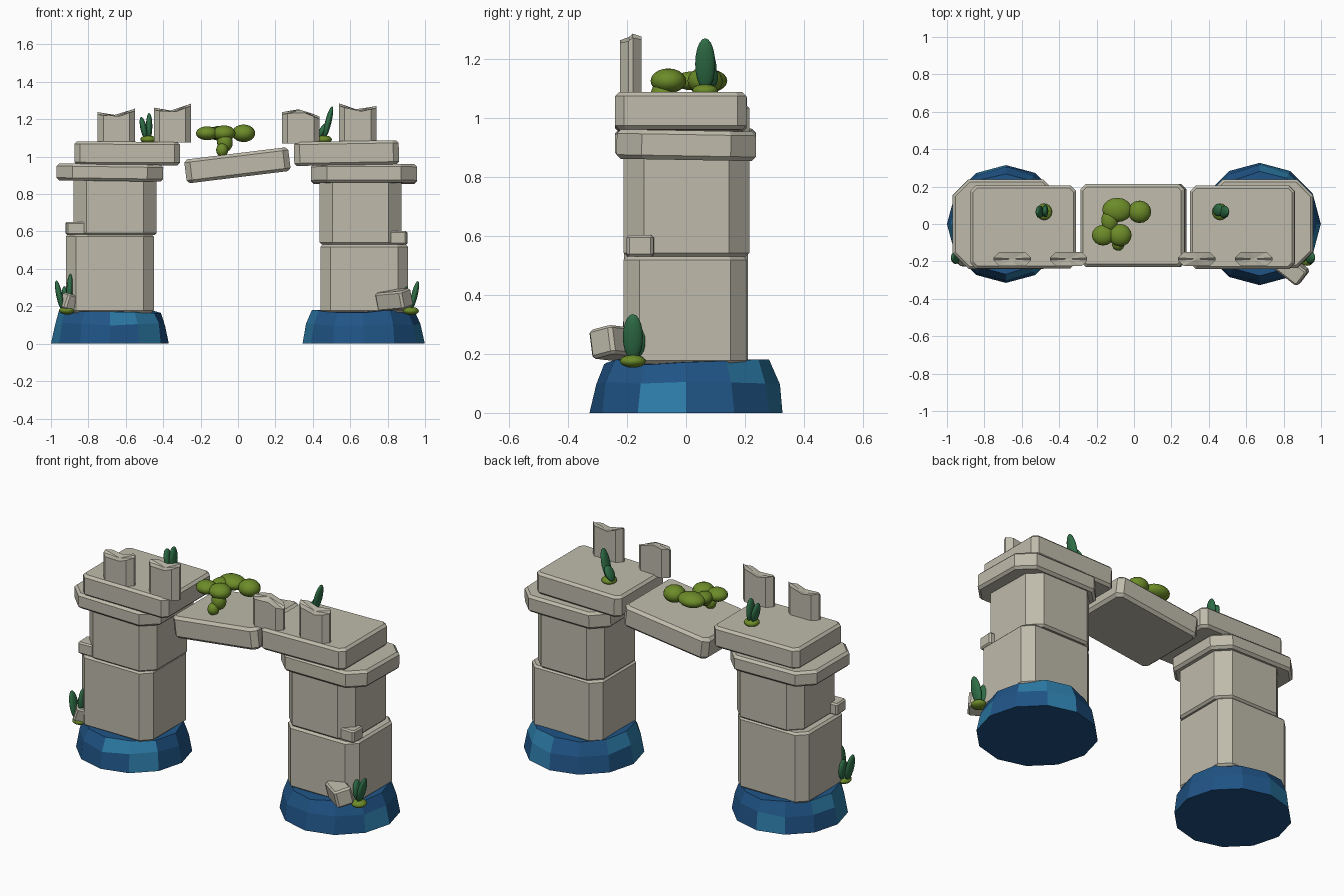
import bpy, bmesh, math, random
from mathutils import Vector, Matrix

if "Cube" in bpy.data.objects:
    bpy.data.objects.remove(bpy.data.objects["Cube"])

random.seed(4)


def material(name, rgb):
    m = bpy.data.materials.new(name)
    m.diffuse_color = (*rgb, 1)
    m.use_nodes = True
    m.node_tree.nodes["Principled BSDF"].inputs["Base Color"].default_value = m.diffuse_color
    return m


STONE = material("warm grey stone", (0.52, 0.50, 0.41))
DEEP = material("deep blue", (0.014, 0.088, 0.235))
LIGHT = material("light blue", (0.026, 0.20, 0.39))
MOSS = material("moss green", (0.15, 0.26, 0.022))
LEAF = material("leaf green", (0.028, 0.155, 0.062))


def finish(bm, name, mats):
    bmesh.ops.recalc_face_normals(bm, faces=bm.faces)
    me = bpy.data.meshes.new(name)
    bm.to_mesh(me)
    bm.free()
    ob = bpy.data.objects.new(name, me)
    bpy.context.collection.objects.link(ob)
    for m in mats:
        me.materials.append(m)
    return ob


def outline(hx, hy, c):
    """Rectangle with cut corners."""
    return [(-hx + c, -hy), (hx - c, -hy), (hx, -hy + c), (hx, hy - c),
            (hx - c, hy), (-hx + c, hy), (-hx, hy - c), (-hx, -hy + c)]


def block(name, xr, yr, zr, corner, edge=0.012, rot=(0, 0, 0)):
    """Stone block with cut upright corners and softened rims; rot in degrees."""
    hx, hy, hz = [(r[1] - r[0]) / 2 for r in (xr, yr, zr)]
    bm = bmesh.new()
    pts = outline(hx, hy, corner)
    low = [bm.verts.new((x, y, -hz)) for x, y in pts]
    top = [bm.verts.new((x, y, hz)) for x, y in pts]
    bm.faces.new(low[::-1])
    bm.faces.new(top)
    for i in range(8):
        j = (i + 1) % 8
        bm.faces.new((low[i], low[j], top[j], top[i]))
    ob = finish(bm, name, [STONE])
    ob.location = [sum(r) / 2 for r in (xr, yr, zr)]
    ob.rotation_euler = [math.radians(a) for a in rot]
    bev = ob.modifiers.new("rim", 'BEVEL')
    bev.width = edge
    bev.segments = 1
    bev.limit_method = 'ANGLE'
    bev.angle_limit = math.radians(60)
    return ob


def base(name, cx, r, light_columns):
    """Faceted twelve-sided foot, with some lighter facets."""
    bm = bmesh.new()
    rings = []
    for k, (f, z) in enumerate(((1.0, 0.0), (0.95, 0.105), (0.85, 0.175))):
        ring = []
        for i in range(12):
            a = math.tau * i / 12
            s = r * f * (1 + (random.uniform(-0.025, 0.025) if k else 0))
            dz = random.uniform(-0.012, 0.007) if k else 0
            ring.append(bm.verts.new((cx + s * math.cos(a), s * math.sin(a), z + dz)))
        rings.append(ring)
    bm.faces.new(rings[0][::-1])
    hub = bm.verts.new((cx, 0, 0.178))
    for i in range(12):
        j = (i + 1) % 12
        for k in range(2):
            f = bm.faces.new((rings[k][i], rings[k][j], rings[k + 1][j], rings[k + 1][i]))
            f.material_index = int((i + k * (i % 2)) % 12 in light_columns)
        bm.faces.new((rings[2][i], rings[2][j], hub))
    finish(bm, name, [DEEP, LIGHT])


def merlon(name, xr, z0, heights):
    """Broken battlement: heights at left, notch, right along its jagged top."""
    hx, hy, cx, cy = (xr[1] - xr[0]) / 2, 0.037, sum(xr) / 2, -0.187
    bm = bmesh.new()
    pts = outline(hx, hy, 0.03)
    pts.insert(1, (0.02, -hy))
    pts.insert(6, (-0.01, hy))
    zs = []
    for x, y in pts:
        t = (x + hx) / (2 * hx) * 2
        a, b, c = heights
        z = a + (b - a) * t if t < 1 else b + (c - b) * (t - 1)
        zs.append(z - (0.012 if y < 0 else 0))
    low = [bm.verts.new((cx + x, cy + y, z0)) for x, y in pts]
    top = [bm.verts.new((cx + x, cy + y, z)) for (x, y), z in zip(pts, zs)]
    hub = bm.verts.new((cx, cy, heights[1] - 0.005))
    bm.faces.new(low[::-1])
    n = len(pts)
    for i in range(n):
        j = (i + 1) % n
        bm.faces.new((low[i], low[j], top[j], top[i]))
        bm.faces.new((top[i], top[j], hub))
    finish(bm, name, [STONE])


def blobs(name, mat, items):
    """Smooth ellipsoids: (centre, radii, tilt about y in degrees)."""
    bm = bmesh.new()
    for c, r, tilt in items:
        mtx = (Matrix.Translation(Vector(c)) @ Matrix.Rotation(math.radians(tilt), 4, 'Y')
               @ Matrix.Diagonal((*r, 1)))
        bmesh.ops.create_uvsphere(bm, u_segments=16, v_segments=10, radius=1, matrix=mtx)
    ob = finish(bm, name, [mat])
    for p in ob.data.polygons:
        p.use_smooth = True


# Rocky feet
base("left_base", -0.685, 0.315, {3, 6, 10})
base("right_base", 0.672, 0.327, {2, 6, 11})

# Pillars
block("left_pillar_lower", (-0.92, -0.45), (-0.21, 0.21), (0.165, 0.585), 0.055)
block("left_pillar_upper", (-0.88, -0.435), (-0.21, 0.212), (0.58, 0.885), 0.07)
block("right_pillar_lower", (0.44, 0.91), (-0.212, 0.206), (0.165, 0.53), 0.055)
block("right_pillar_upper", (0.435, 0.875), (-0.212, 0.215), (0.53, 0.88), 0.07)

# Capping slabs
block("left_cap_lower", (-0.97, -0.40), (-0.24, 0.238), (0.87, 0.96), 0.085, 0.014, (0, 0.8, 0))
block("left_cap_upper", (-0.875, -0.31), (-0.238, 0.207), (0.955, 1.08), 0.03, 0.014, (0, 0.3, 0))
block("right_cap_lower", (0.39, 0.957), (-0.235, 0.237), (0.857, 0.957), 0.085, 0.014, (-1, 0, 0))
block("right_cap_upper", (0.30, 0.86), (-0.24, 0.205), (0.955, 1.083), 0.03, 0.014, (0, -1, 0))

# Tilted span
block("bridge_slab", (-0.283, 0.277), (-0.23, 0.215), (0.89, 1.018), 0.03, 0.016, (0, -7, 0))

# Protruding bricks and fallen rubble
block("left_brick", (-0.92, -0.815), (-0.20, -0.105), (0.582, 0.652), 0.01, 0.008, (0, 0, 2))
block("right_brick", (0.80, 0.905), (-0.20, -0.108), (0.53, 0.602), 0.01, 0.008, (0, 0, -2))
block("right_rubble", (0.745, 0.925), (-0.285, -0.185), (0.185, 0.285), 0.012, 0.01, (12, -4, -38))
block("left_rubble", (-0.94, -0.86), (-0.215, -0.15), (0.18, 0.265), 0.01, 0.008, (10, 15, 35))

# Broken battlements
merlon("merlon_1", (-0.75, -0.55), 1.075, (1.238, 1.222, 1.258))
merlon("merlon_2", (-0.45, -0.25), 1.075, (1.262, 1.245, 1.285))
merlon("merlon_3", (0.235, 0.435), 1.07, (1.238, 1.255, 1.215))
merlon("merlon_4", (0.54, 0.74), 1.075, (1.285, 1.25, 1.272))

# Shrub on the span
blobs("shrub", MOSS, [
    ((-0.09, 0.075, 1.125), (0.08, 0.065, 0.04), 0),
    ((0.03, 0.065, 1.125), (0.062, 0.06, 0.047), 0),
    ((-0.165, -0.06, 1.125), (0.06, 0.055, 0.037), 0),
    ((-0.075, -0.06, 1.125), (0.062, 0.06, 0.042), 0),
    ((-0.13, 0.02, 1.125), (0.045, 0.06, 0.032), 0),
    ((-0.07, -0.08, 1.075), (0.042, 0.04, 0.05), 0),
    ((-0.085, -0.11, 1.035), (0.032, 0.033, 0.036), 0)])

# Tufts with upright leaves: (name, tuft centre, leaves as dx, dy, dz, half height, tilt)
TUFTS = [
    ("left_foot", (-0.915, -0.18, 0.178),
     [(-0.04, 0, 0.08, 0.082, -12), (0.015, 0, 0.11, 0.085, 3), (-0.01, 0.025, 0.07, 0.06, -4)]),
    ("right_foot", (0.925, -0.18, 0.175),
     [(0.018, 0, 0.082, 0.08, 14), (-0.02, 0.01, 0.07, 0.06, -5)]),
    ("left_top", (-0.48, 0.065, 1.092),
     [(-0.025, 0, 0.06, 0.062, -12), (0.005, 0.005, 0.07, 0.072, 0)]),
    ("right_top", (0.46, 0.065, 1.092),
     [(0.022, 0, 0.09, 0.09, 14), (-0.01, 0.01, 0.045, 0.048, 28)]),
]
for name, c, leaves in TUFTS:
    blobs(name + "_tuft", MOSS, [(c, (0.042, 0.044, 0.022), 0)])
    blobs(name + "_leaves", LEAF,
          [((c[0] + x, c[1] + y, c[2] + z), (0.017, 0.034, h), t) for x, y, z, h, t in leaves])
